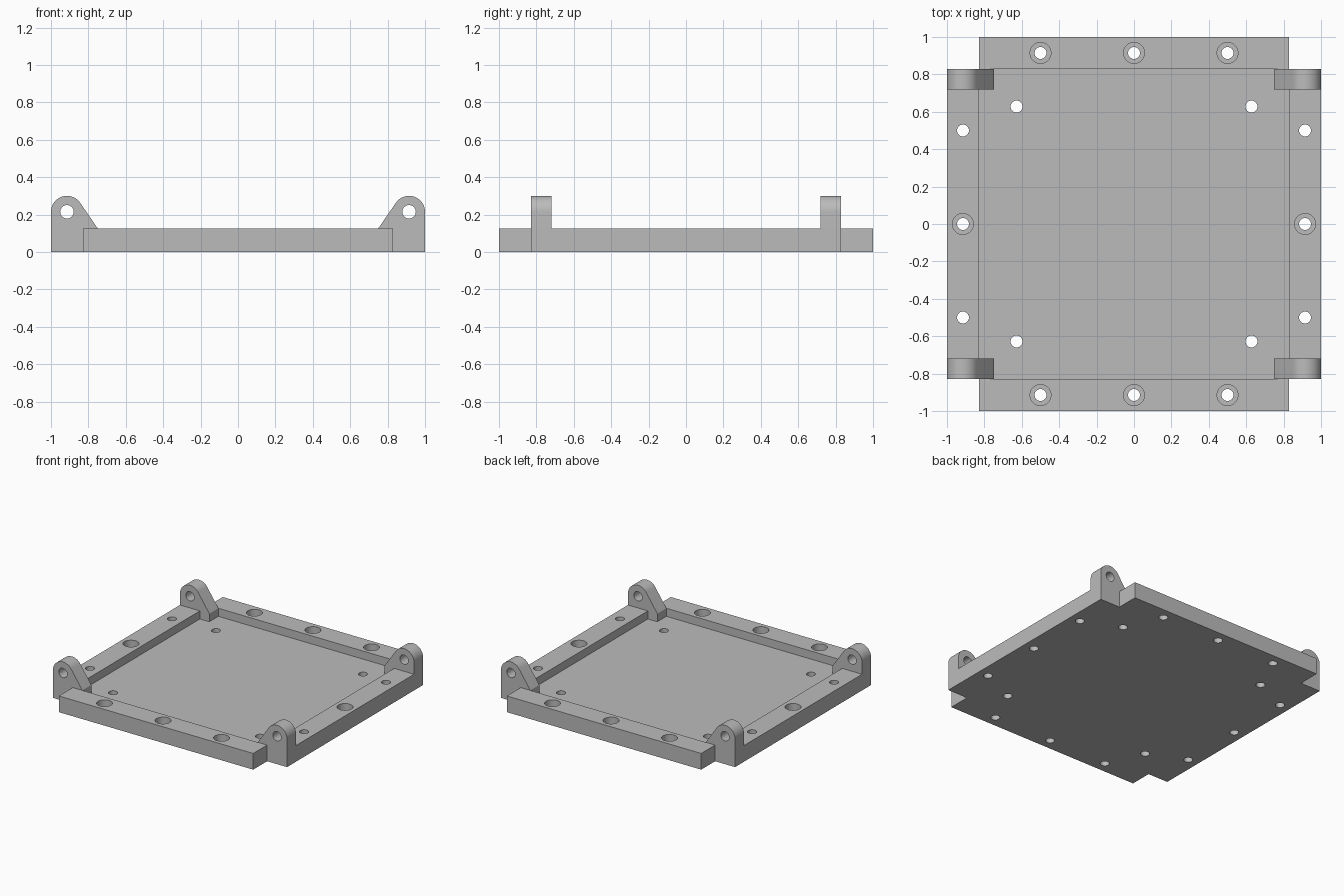
import bpy, bmesh, math

if "Cube" in bpy.data.objects:
    bpy.data.objects.remove(bpy.data.objects["Cube"])

R = 0.83        # inner edge of the rims
H = 0.125       # rim height
FLOOR = 0.0625  # tray floor height
C = 0.9145      # centre line of the rims
LUG_IN, LUG_Y = 0.749, 0.72

grey = bpy.data.materials.new("grey")
grey.diffuse_color = (0.5, 0.5, 0.5, 1)
grey.use_nodes = True
grey.node_tree.nodes["Principled BSDF"].inputs["Base Color"].default_value = grey.diffuse_color


def prism(name, pts, direction):
    """Extrude a closed 3D profile along a direction."""
    bm = bmesh.new()
    face = bm.faces.new([bm.verts.new(p) for p in pts])
    res = bmesh.ops.extrude_face_region(bm, geom=[face])
    moved = [v for v in res["geom"] if isinstance(v, bmesh.types.BMVert)]
    bmesh.ops.translate(bm, verts=moved, vec=direction)
    bmesh.ops.recalc_face_normals(bm, faces=bm.faces)
    me = bpy.data.meshes.new(name)
    bm.to_mesh(me)
    bm.free()
    me.materials.append(grey)
    ob = bpy.data.objects.new(name, me)
    bpy.context.collection.objects.link(ob)
    return ob


def cylinder(name, x, y, z, r, depth):
    n = 32
    pts = [(x + r * math.cos(2 * math.pi * i / n),
            y + r * math.sin(2 * math.pi * i / n), z) for i in range(n)]
    return prism(name, pts, (0, 0, depth))


def combine(target, tool, operation):
    """Apply a boolean and remove the tool."""
    mod = target.modifiers.new("cut", "BOOLEAN")
    mod.operation, mod.object, mod.solver = operation, tool, "EXACT"
    bpy.context.view_layer.objects.active = target
    bpy.ops.object.modifier_apply(modifier=mod.name)
    bpy.data.objects.remove(tool)


def cross(ax, bx, by, ay, z):
    """Plus-shaped outline: half sizes (ax, by) joined with (bx, ay)."""
    q = [(ax, by), (bx, by), (bx, ay)]
    out = q + [(-x, y) for x, y in q[::-1]]
    out += [(-x, -y) for x, y in q] + [(x, -y) for x, y in q[::-1]]
    return [(x, y, z) for x, y in out]


# Base plate with notched corners, and the shallow tray in it
tray = prism("tray", cross(1, R, R, 1, 0), (0, 0, H))
pocket = prism("pocket", cross(R, LUG_IN, LUG_Y, R, FLOOR), (0, 0, 0.3))
combine(tray, pocket, "DIFFERENCE")

# Corner lugs: rounded top, straight outside, sloped inside
r, cz = 1 - C, 0.215
dx, dz = C - LUG_IN, H - cz
tangent = math.atan2(dz, dx) + math.acos(r / math.hypot(dx, dz))
arc = [tangent + (math.pi - tangent) * i / 20 for i in range(21)]
side = [(-C + r * math.cos(a), cz + r * math.sin(a)) for a in arc]
side += [(-1, 0.09), (-LUG_IN, 0.09), (-LUG_IN, H)]
for sx in (1, -1):
    for sy in (1, -1):
        lug = prism("lug", [(sx * x, sy * LUG_Y, z) for x, z in side],
                    (0, sy * (R - LUG_Y), 0))
        combine(tray, lug, "UNION")

# Pin holes through the lugs
for sx in (1, -1):
    ring = [2 * math.pi * i / 32 for i in range(32)]
    pts = [(sx * C + 0.036 * math.cos(a), -1.2, cz + 0.036 * math.sin(a))
           for a in ring]
    combine(tray, prism("pin", pts, (0, 2.4, 0)), "DIFFERENCE")

# Screw holes, with counterbores on the rims
bored = [(x, s * C) for x in (-0.5, 0, 0.5) for s in (1, -1)]
bored += [(C, 0), (-C, 0)]
plain = [(sx * x, sy * y) for x, y in ((C, 0.5), (0.628, 0.628))
         for sx in (1, -1) for sy in (1, -1)]
for x, y in bored:
    combine(tray, cylinder("bore", x, y, FLOOR - 0.005, 0.056, 0.2), "DIFFERENCE")
for x, y in bored + plain:
    combine(tray, cylinder("hole", x, y, -0.1, 0.032, 0.4), "DIFFERENCE")

# Smooth round faces, sharp edges elsewhere
bpy.ops.object.select_all(action="DESELECT")
tray.select_set(True)
bpy.context.view_layer.objects.active = tray
bpy.ops.object.shade_smooth_by_angle(angle=math.radians(25))
